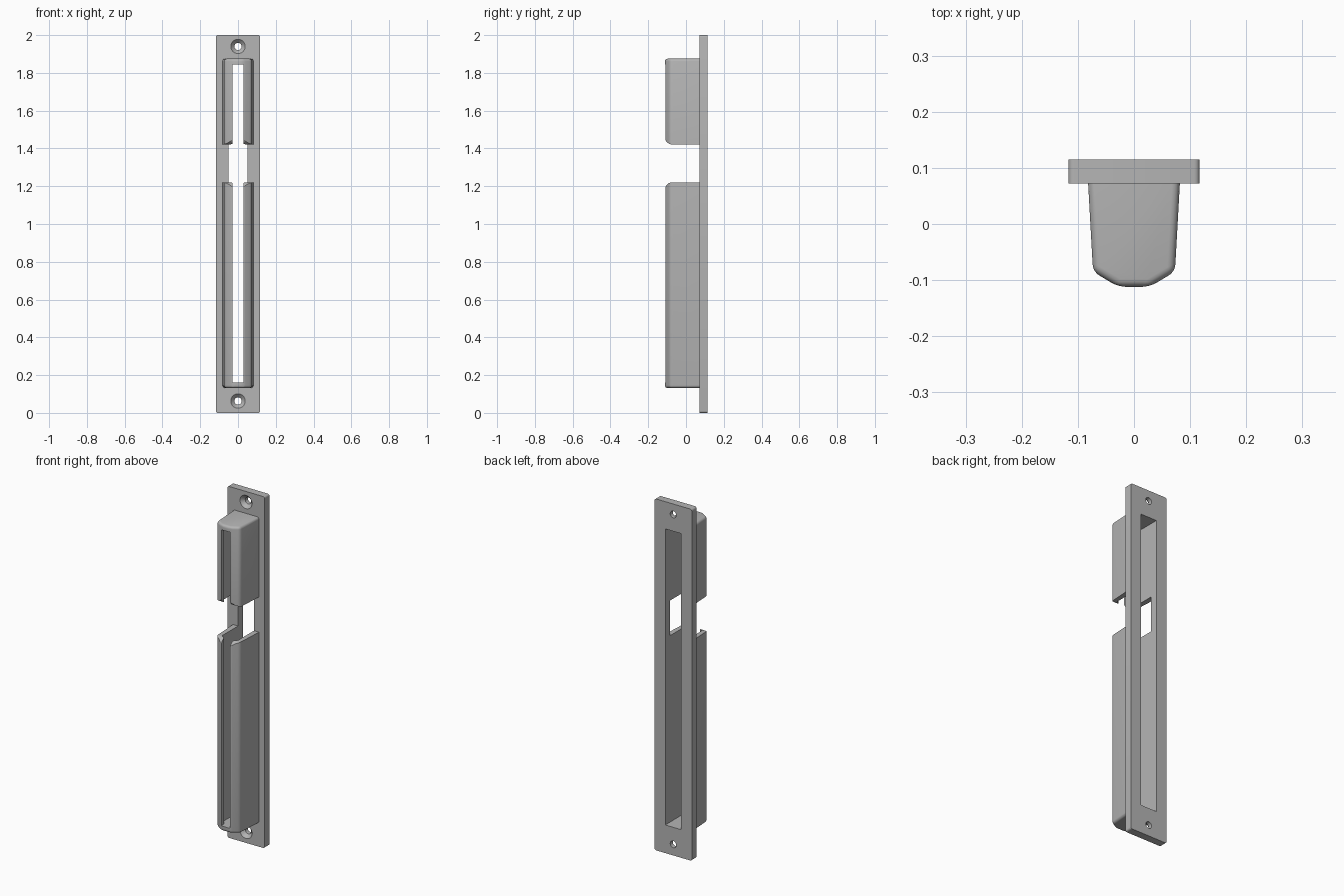
import bpy, bmesh, math
from mathutils import Matrix, Vector

cube = bpy.data.objects.get("Cube")
if cube:
    bpy.data.objects.remove(cube, do_unlink=True)

GREY = (0.46, 0.46, 0.46, 1.0)
metal = bpy.data.materials.new("satin grey")
metal.use_nodes = True
metal.diffuse_color = GREY
metal.node_tree.nodes["Principled BSDF"].inputs["Base Color"].default_value = GREY

PLATE_FRONT, PLATE_BACK = 0.072, 0.115
SLOT_LOW, SLOT_HIGH = 0.16, 1.845


def finish(name, bm):
    bmesh.ops.recalc_face_normals(bm, faces=bm.faces)
    mesh = bpy.data.meshes.new(name)
    bm.to_mesh(mesh)
    bm.free()
    mesh.materials.append(metal)
    obj = bpy.data.objects.new(name, mesh)
    bpy.context.collection.objects.link(obj)
    return obj


def prism(name, outline, offset):
    """Solid made by sweeping a closed outline along an offset."""
    bm = bmesh.new()
    face = bm.faces.new([bm.verts.new(p) for p in outline])
    swept = bmesh.ops.extrude_face_region(bm, geom=[face])["geom"]
    verts = [g for g in swept if isinstance(g, bmesh.types.BMVert)]
    bmesh.ops.translate(bm, verts=verts, vec=Vector(offset))
    return finish(name, bm)


def mirrored(half, z):
    """Symmetrical outline in the horizontal plane from its +x half."""
    return [(x, y, z) for x, y in half] + [(-x, y, z) for x, y in reversed(half)]


def round_hole(name, z, front_y, front_r, back_y, back_r):
    bm = bmesh.new()
    bmesh.ops.create_cone(bm, cap_ends=True, segments=32, radius1=back_r,
                          radius2=front_r, depth=back_y - front_y)
    place = Matrix.Translation((0, (front_y + back_y) / 2, z))
    bm.transform(place @ Matrix.Rotation(math.pi / 2, 4, "X"))
    return finish(name, bm)


def apply(obj, mod):
    bpy.context.view_layer.objects.active = obj
    bpy.ops.object.modifier_apply(modifier=mod.name)


def cut(obj, cutter):
    cutter.hide_render = True
    mod = obj.modifiers.new("cut", "BOOLEAN")
    mod.operation = "DIFFERENCE"
    mod.solver = "EXACT"
    mod.object = cutter
    apply(obj, mod)
    bpy.data.objects.remove(cutter, do_unlink=True)


def soften(obj, width, segments):
    mod = obj.modifiers.new("soften", "BEVEL")
    mod.width = width
    mod.segments = segments
    mod.limit_method = "ANGLE"
    mod.angle_limit = math.radians(20)
    apply(obj, mod)


def slot_cutter():
    half = [(0.05, 0.2), (0.05, -0.07), (0.028, -0.088), (0.028, -0.2)]
    return prism("slot_cutter", mirrored(half, SLOT_LOW), (0, 0, SLOT_HIGH - SLOT_LOW))


# Mounting plate with rounded corners
corner = 0.01
outline = []
for i, (sx, sz) in enumerate([(1, 1), (-1, 1), (-1, -1), (1, -1)]):
    for step in range(5):
        a = math.radians(90 * i + 22.5 * step)
        outline.append((sx * (0.117 - corner) + corner * math.cos(a), PLATE_FRONT,
                        1 + sz * (1 - corner) + corner * math.sin(a)))
plate = prism("mounting_plate", outline, (0, PLATE_BACK - PLATE_FRONT, 0))
cut(plate, slot_cutter())

# Countersunk screw holes
for z in (0.063, 1.94):
    cut(plate, round_hole("screw_cutter", z, 0, 0.019, 0.2, 0.019))
    cut(plate, round_hole("countersink_cutter", z, PLATE_FRONT - 0.002, 0.04,
                          PLATE_FRONT + 0.02, 0.019))

# Slotted guard in two lengths, tapered toward the front
shell_half = [(0.083, 0.095), (0.073, -0.085), (0.028, -0.112)]
guards = []
for name, low, high in (("lower_guard", 0.132, 1.32), ("upper_guard", 1.32, 1.875)):
    # Extend past the middle gap so only the outer end keeps its rounded rim
    bottom = low - (0.05 if name == "upper_guard" else 0)
    top = high + (0.05 if name == "lower_guard" else 0)
    guard = prism(name, mirrored(shell_half, bottom), (0, 0, top - bottom))
    soften(guard, 0.014, 4)
    cut(guard, slot_cutter())
    guards.append(guard)

# Middle gap with rounded front corners on both guards
radius, gap_centre, gap_half = 0.04, 1.321, 0.1
curve = [(-0.3, 0.06), (-0.3, -gap_half - radius)]
for step in range(9):
    a = math.radians(180 - 90 * step / 8)
    curve.append((-0.112 + radius + radius * math.cos(a),
                  -gap_half - radius + radius * math.sin(a)))
curve.append((0.2, -gap_half))
for guard, flip in zip(guards, (1, -1)):
    side = curve + [(0.2, 0.2)] + [(-0.3, 0.2)]
    side = [(-0.2, y, gap_centre + flip * z) for y, z in side if z != 0.06]
    cut(guard, prism("gap_cutter", side, (0.4, 0, 0)))

# Trim the guards where they would enter the plate
for guard in guards:
    back = [(0.2, PLATE_FRONT + 0.003), (0.2, 0.3)]
    cut(guard, prism("back_cutter", mirrored(back, -0.1), (0, 0, 2.2)))

# Smooth the curved faces, keep hard edges sharp
for obj in [plate] + guards:
    bpy.ops.object.select_all(action="DESELECT")
    obj.select_set(True)
    bpy.context.view_layer.objects.active = obj
    bpy.ops.object.shade_smooth_by_angle(angle=math.radians(25))
